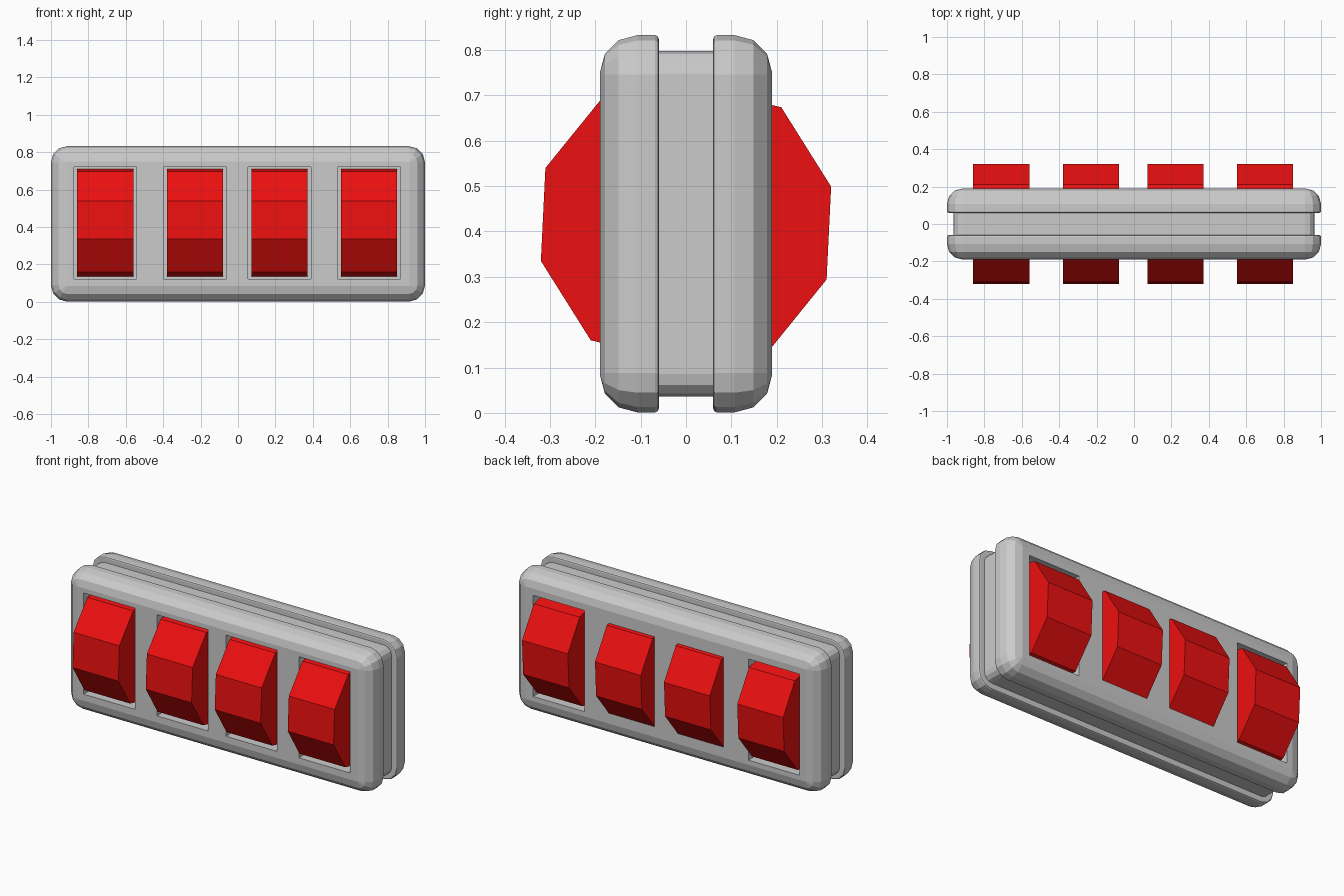
import bpy, bmesh, math
from mathutils import Matrix

if "Cube" in bpy.data.objects:
    bpy.data.objects.remove(bpy.data.objects["Cube"])

HX, HZ, CZ = 1.0, 0.416, 0.417          # half width, half height, mid height
SWITCH_X = (-0.71, -0.23, 0.222, 0.70)
# half turn about the model's long axis: front parts -> back parts
FLIP = Matrix.Translation((0, 0, CZ)) @ Matrix.Rotation(math.pi, 4, 'X') @ Matrix.Translation((0, 0, -CZ))


def make(name, bm, flip=False, mat=None):
    bmesh.ops.remove_doubles(bm, verts=bm.verts, dist=1e-4)
    if flip:
        bm.transform(FLIP)
    bmesh.ops.recalc_face_normals(bm, faces=bm.faces)
    me = bpy.data.meshes.new(name)
    bm.to_mesh(me)
    bm.free()
    ob = bpy.data.objects.new(name, me)
    bpy.context.collection.objects.link(ob)
    if mat:
        me.materials.append(mat)
    return ob


def rounded_loft(profile, radius, segs=3):
    """Loft rounded rectangles along y; profile holds (inset, y)."""
    bm = bmesh.new()
    rings = []
    for inset, y in profile:
        r = max(radius - inset, 0.004)
        ring = []
        for k, (sx, sz) in enumerate(((1, 1), (-1, 1), (-1, -1), (1, -1))):
            for i in range(segs + 1):
                a = math.pi / 2 * (k + i / segs)
                ring.append(bm.verts.new((sx * (HX - inset - r) + r * math.cos(a), y,
                                          CZ + sz * (HZ - inset - r) + r * math.sin(a))))
        rings.append(ring)
    for a, b in zip(rings, rings[1:]):
        for i in range(len(a)):
            j = (i + 1) % len(a)
            bm.faces.new((a[i], a[j], b[j], b[i]))
    bm.faces.new(rings[0])
    bm.faces.new(rings[-1])
    return bm


def prism(profile, x0, x1):
    """Extrude a (y, z) profile along x."""
    bm = bmesh.new()
    f = bm.faces.new([bm.verts.new((x0, y, z)) for y, z in profile])
    ext = bmesh.ops.extrude_face_region(bm, geom=[f])
    bmesh.ops.translate(bm, vec=(x1 - x0, 0, 0),
                        verts=[v for v in ext['geom'] if isinstance(v, bmesh.types.BMVert)])
    return bm


red = bpy.data.materials.new("switch_red")
red.diffuse_color = (0.85, 0.005, 0.005, 1)
red.use_nodes = True
red.node_tree.nodes["Principled BSDF"].inputs["Base Color"].default_value = red.diffuse_color

# plate edge: quarter round on the outside, tiny round on the inside
R = 0.083
plate = [(R * (1 - math.sin(t)), -0.19 + R * (1 - math.cos(t)))
         for t in (i * math.pi / 6 for i in range(4))]
plate += [(0, -0.068), (0.003, -0.062), (0.009, -0.06)]
rocker = [(-0.21, 0.16), (-0.32, 0.335), (-0.31, 0.54), (-0.182, 0.698),
          (-0.10, 0.71), (-0.10, 0.135)]

# recessed middle band
make("core", rounded_loft([(0.035, -0.063), (0.035, 0.063)], 0.085))

for side, flip in (("front", False), ("back", True)):
    # face plate with four window pockets
    body = make(side + "_plate", rounded_loft(plate, R + 0.004), flip)
    for n, x in enumerate(SWITCH_X, 1):
        box = prism([(-0.3, 0.123), (-0.3, 0.722), (-0.10, 0.722), (-0.10, 0.123)],
                    x - 0.168, x + 0.168)
        cutter = make(f"{side}_window_cutter_{n}", box, flip)
        cutter.hide_render = True
        cutter.hide_viewport = True
        mod = body.modifiers.new(f"window_{n}", 'BOOLEAN')
        mod.operation = 'DIFFERENCE'
        mod.solver = 'EXACT'
        mod.object = cutter
        # tilted rocker switch
        make(f"{side}_switch_{n}", prism(rocker, x - 0.15, x + 0.15), flip, red)
